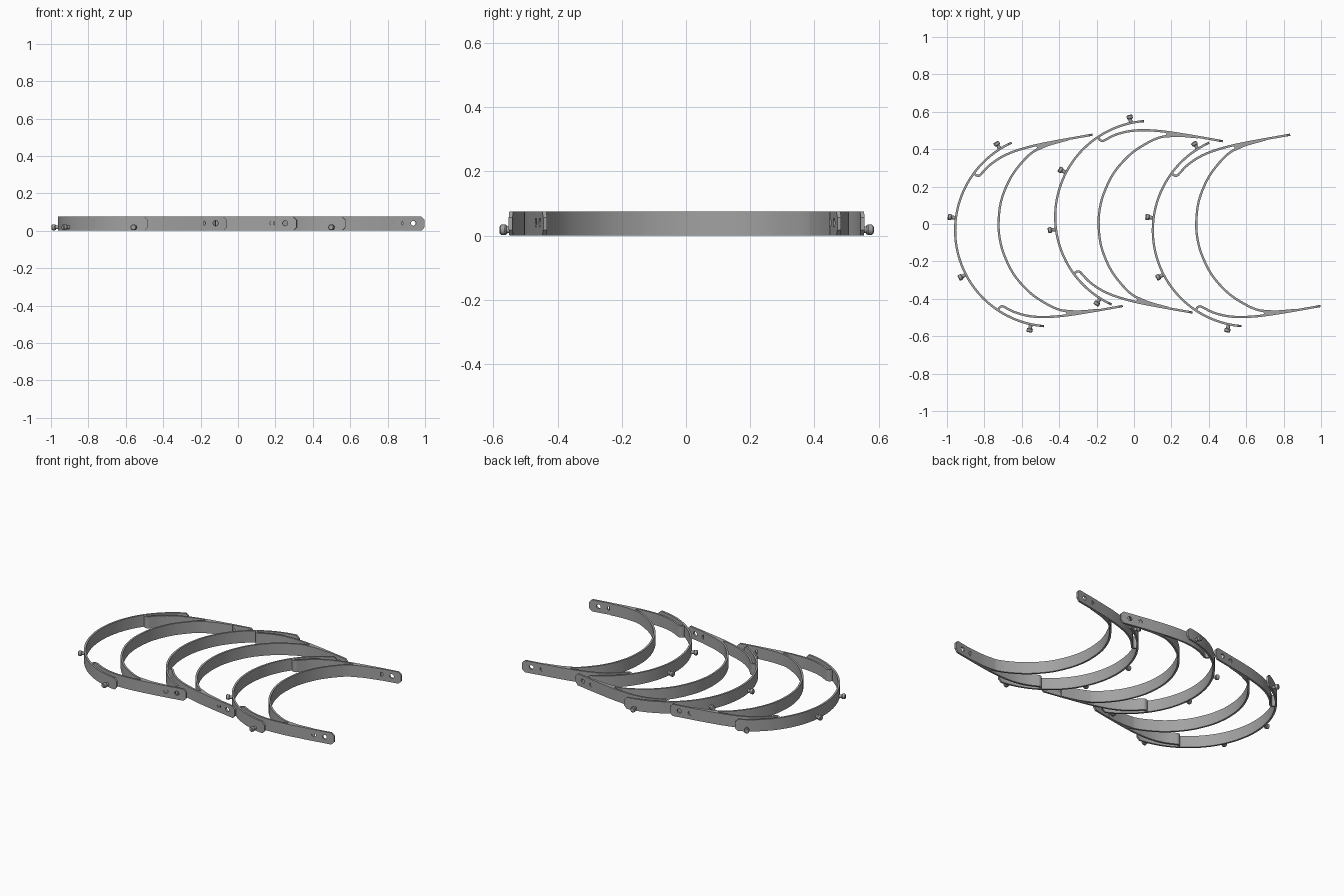
import bpy, bmesh, math
from mathutils import Vector

cube = bpy.data.objects.get("Cube")
if cube:
    bpy.data.objects.remove(cube)

grey = bpy.data.materials.new("plain_grey")
grey.use_nodes = True
grey.diffuse_color = (0.36, 0.36, 0.36, 1)
grey.node_tree.nodes["Principled BSDF"].inputs["Base Color"].default_value = grey.diffuse_color

HEIGHT, THICK, CHAMFER = 0.075, 0.012, 0.018
TILT = math.radians(10)
ARC_U, ARC_R = -0.303, 0.514


def finish(bm, name, place):
    """Move a part from the band's own frame into the scene."""
    for v in bm.verts:
        v.co = place(v.co)
    bmesh.ops.recalc_face_normals(bm, faces=bm.faces)
    mesh = bpy.data.meshes.new(name)
    bm.to_mesh(mesh)
    bm.free()
    mesh.materials.append(grey)
    ob = bpy.data.objects.new(name, mesh)
    bpy.context.collection.objects.link(ob)
    return ob


def smooth_path(pts, steps=6):
    """Catmull-Rom curve through the given points."""
    p = [Vector(q) for q in pts]
    p = [2 * p[0] - p[1]] + p + [2 * p[-1] - p[-2]]
    out = []
    for a, b, c, d in zip(p, p[1:], p[2:], p[3:]):
        for i in range(steps):
            t = i / steps
            out.append(0.5 * (2 * b + (c - a) * t + (2 * a - 5 * b + 4 * c - d) * t * t
                              + (3 * b - a - 3 * c + d) * t ** 3))
    return out + [p[-2]]


def cut_end(path):
    """Add a station just before the path's end, for the chamfered corners."""
    end = path[-1]
    body = [q for q in path if (q - end).length > CHAMFER * 1.2]
    return body + [end + (body[-1] - end).normalized() * CHAMFER, end]


def ribbon(name, path, place, chamfer_start=False, chamfer_end=False):
    """Upright strip that follows a path in plan."""
    if chamfer_end:
        path = cut_end(path)
    if chamfer_start:
        path = cut_end(path[::-1])[::-1]
    bm = bmesh.new()
    rings = []
    last = len(path) - 1
    for i, q in enumerate(path):
        d = (path[min(i + 1, last)] - path[max(i - 1, 0)]).normalized()
        n = Vector((-d.y, d.x)) * THICK / 2
        cut = CHAMFER if (i == 0 and chamfer_start) or (i == last and chamfer_end) else 0
        low, high = cut, HEIGHT - cut
        rings.append([bm.verts.new((*(q + n * s), z))
                      for s, z in ((1, low), (-1, low), (-1, high), (1, high))])
    for a, b in zip(rings, rings[1:]):
        for k in range(4):
            bm.faces.new((a[k], a[k - 1], b[k - 1], b[k]))
    bm.faces.new(rings[0])
    bm.faces.new(rings[-1])
    return finish(bm, name, place)


def turned(name, origin, axis, stations, place, sides=16):
    """Round part from (distance, radius) stations along a level axis."""
    side, up = Vector((-axis.y, axis.x, 0)), Vector((0, 0, 1))
    bm = bmesh.new()
    rings = []
    for dist, r in stations:
        c = origin + axis * dist
        rings.append([bm.verts.new(c + side * r * math.cos(a) + up * r * math.sin(a))
                      for a in (math.tau * k / sides for k in range(sides))])
    for a, b in zip(rings, rings[1:]):
        for k in range(sides):
            bm.faces.new((a[k], a[k - 1], b[k - 1], b[k]))
    bm.faces.new(rings[0])
    bm.faces.new(rings[-1])
    return finish(bm, name, place)


def prism(name, outline, place):
    bm = bmesh.new()
    face = bm.faces.new([bm.verts.new((*q, 0)) for q in outline])
    ext = bmesh.ops.extrude_face_region(bm, geom=[face])
    top = [g for g in ext["geom"] if isinstance(g, bmesh.types.BMVert)]
    bmesh.ops.translate(bm, verts=top, vec=(0, 0, HEIGHT))
    return finish(bm, name, place)


# Plan curves for one half; the other half is mirrored
STRAP = [(-.657, .374), (-.647, .359), (-.63, .355), (-.61, .369), (-.57, .398), (-.51, .427),
         (-.44, .447), (-.36, .458), (-.28, .463), (-.15, .465), (.003, .465)]
INNER = [(-.582, 0), (-.573, .09), (-.54, .2), (-.475, .306), (-.40, .38),
         (-.325, .43), (-.24, .452), (-.13, .463)]
WEDGE = [(-.32, .463), (-.2, .468), (-.12, .468), (-.18, .453), (-.24, .447),
         (-.33, .424), (-.305, .442), (-.30, .452)]
PEG = [(0, .010), (.022, .010), (.022, .013), (.026, .016), (.040, .016), (.044, .012)]


def headband(label, dx, dy, flip):
    def place(p):
        x = dx + p.x * math.cos(TILT) - p.y * math.sin(TILT)
        y = 0.019 + p.x * math.sin(TILT) + p.y * math.cos(TILT)
        return Vector((x, flip * y + dy, p.z))

    # Front arc with clipped tips
    arc = []
    for i in range(61):
        a = math.radians(-75.6 + 151.2 * i / 60)
        arc.append(Vector((ARC_U - ARC_R * math.cos(a), ARC_R * math.sin(a))))
    ribbon(label + "_front_arc", arc, place, True, True)

    # Inner forehead strip
    half = [Vector((u, v)) for u, v in INNER]
    full = [Vector((q.x, -q.y)) for q in half[:0:-1]] + half
    ribbon(label + "_inner_strip", smooth_path(full), place)

    for s, hand in ((1, "back"), (-1, "front")):
        # Side strap with two holes
        strap = ribbon(f"{label}_{hand}_strap", smooth_path([(u, s * v) for u, v in STRAP]),
                       place, chamfer_end=True)
        for u in (-.058, -.128):
            cutter = turned("hole_cutter", Vector((u, s * .465, .04)), Vector((0, 1, 0)),
                            [(-.03, .014), (.03, .014)], place)
            cutter.hide_render = True
            cutter.hide_set(True)
            mod = strap.modifiers.new("hole", "BOOLEAN")
            mod.operation = "DIFFERENCE"
            mod.solver = "EXACT"
            mod.object = cutter
            bpy.context.view_layer.objects.active = strap
            bpy.ops.object.modifier_apply(modifier=mod.name)
            bpy.data.objects.remove(cutter)

        # Solid fillet where strap and strip meet
        prism(f"{label}_{hand}_fillet", [(u, s * v) for u, v in WEDGE], place)

        # Visor pegs
        for deg in (17.4, 67.8):
            a = math.radians(deg)
            axis = Vector((-math.cos(a), s * math.sin(a), 0))
            turned(f"{label}_{hand}_peg", Vector((ARC_U, 0, .018)) + axis * ARC_R,
                   axis, PEG, place)


headband("right_band", -.144, 0, 1)
headband("middle_band", .391, .004, -1)
headband("left_band", .913, 0, 1)

bpy.ops.object.select_all(action="DESELECT")
for ob in bpy.context.scene.objects:
    if ob.type == "MESH":
        ob.select_set(True)
        bpy.context.view_layer.objects.active = ob
bpy.ops.object.shade_smooth_by_angle(angle=math.radians(30))
